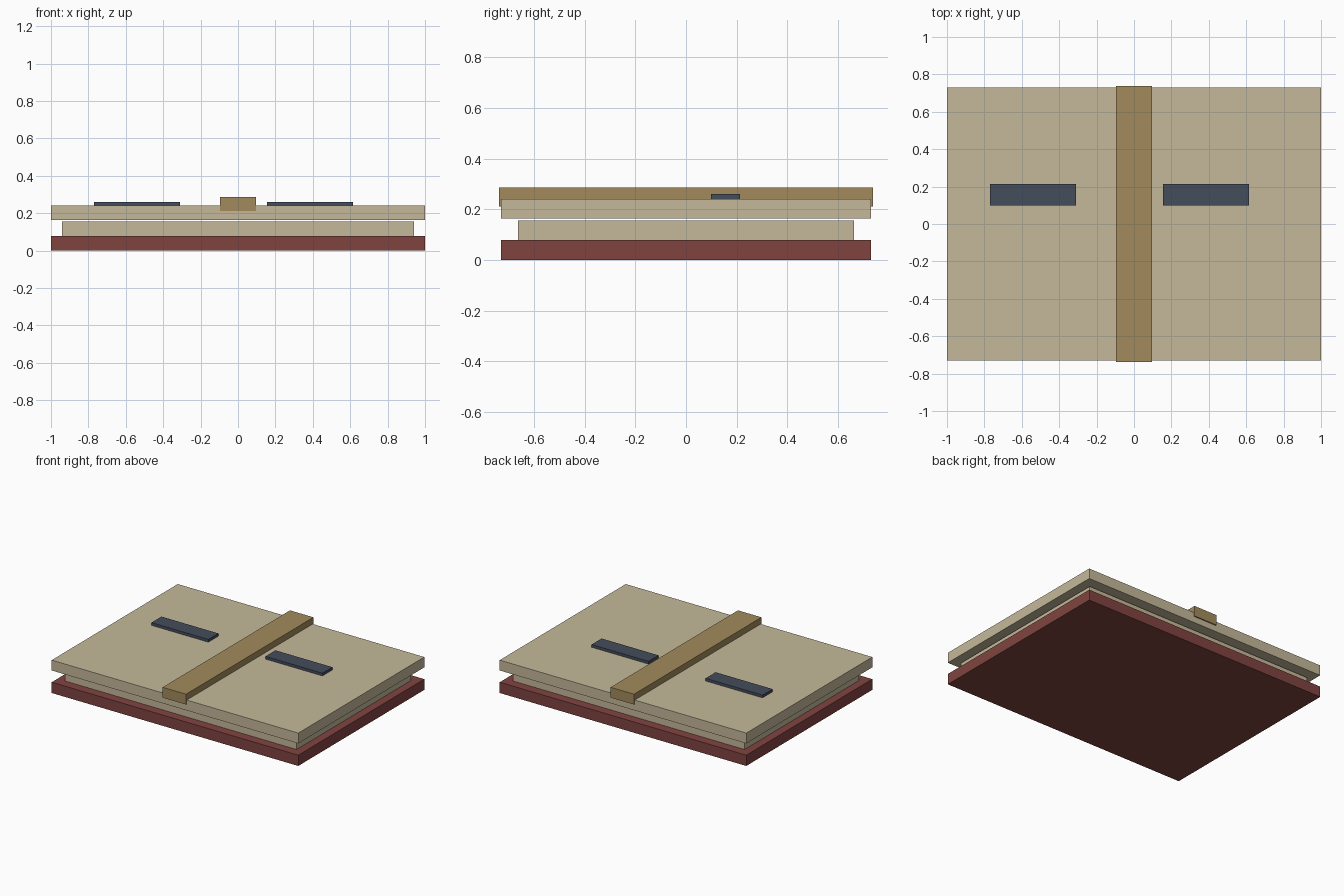
import bpy

if "Cube" in bpy.data.objects:
    bpy.data.objects.remove(bpy.data.objects["Cube"])


def srgb(r, g, b):
    return [((c / 255 + 0.055) / 1.055) ** 2.4 for c in (r, g, b)] + [1]


def material(name, rgb):
    mat = bpy.data.materials.new(name)
    mat.diffuse_color = srgb(*rgb)
    mat.use_nodes = True
    mat.node_tree.nodes["Principled BSDF"].inputs["Base Color"].default_value = mat.diffuse_color
    return mat


def box(name, x, y, z, mat):
    """Box spanning the (low, high) pairs on each axis."""
    spans = (x, y, z)
    bpy.ops.mesh.primitive_cube_add(size=1, location=[(a + b) / 2 for a, b in spans])
    ob = bpy.context.object
    ob.name = name
    ob.scale = [b - a for a, b in spans]
    bpy.ops.object.transform_apply(location=False, rotation=False, scale=True)
    ob.data.materials.append(mat)
    return ob


red = material("dark red", (128, 68, 64))
tan = material("pale tan", (197, 185, 155))
brown = material("ochre brown", (162, 139, 92))
slate = material("slate blue", (68, 77, 92))

# Stacked slabs: base, recessed middle, lid floating just above it
box("base_slab", (-1, 1), (-0.73, 0.73), (0, 0.079), red)
box("middle_slab", (-0.94, 0.94), (-0.663, 0.663), (0.079, 0.156), tan)
box("lid_slab", (-1, 1), (-0.73, 0.73), (0.165, 0.241), tan)

# Strap sunk into the lid, slightly overhanging front and back
box("center_strap", (-0.095, 0.095), (-0.738, 0.738), (0.211, 0.287), brown)

# Two raised plates on the lid
for name, cx in (("left_plate", -0.54), ("right_plate", 0.385)):
    box(name, (cx - 0.231, cx + 0.231), (0.098, 0.214), (0.24, 0.261), slate)
